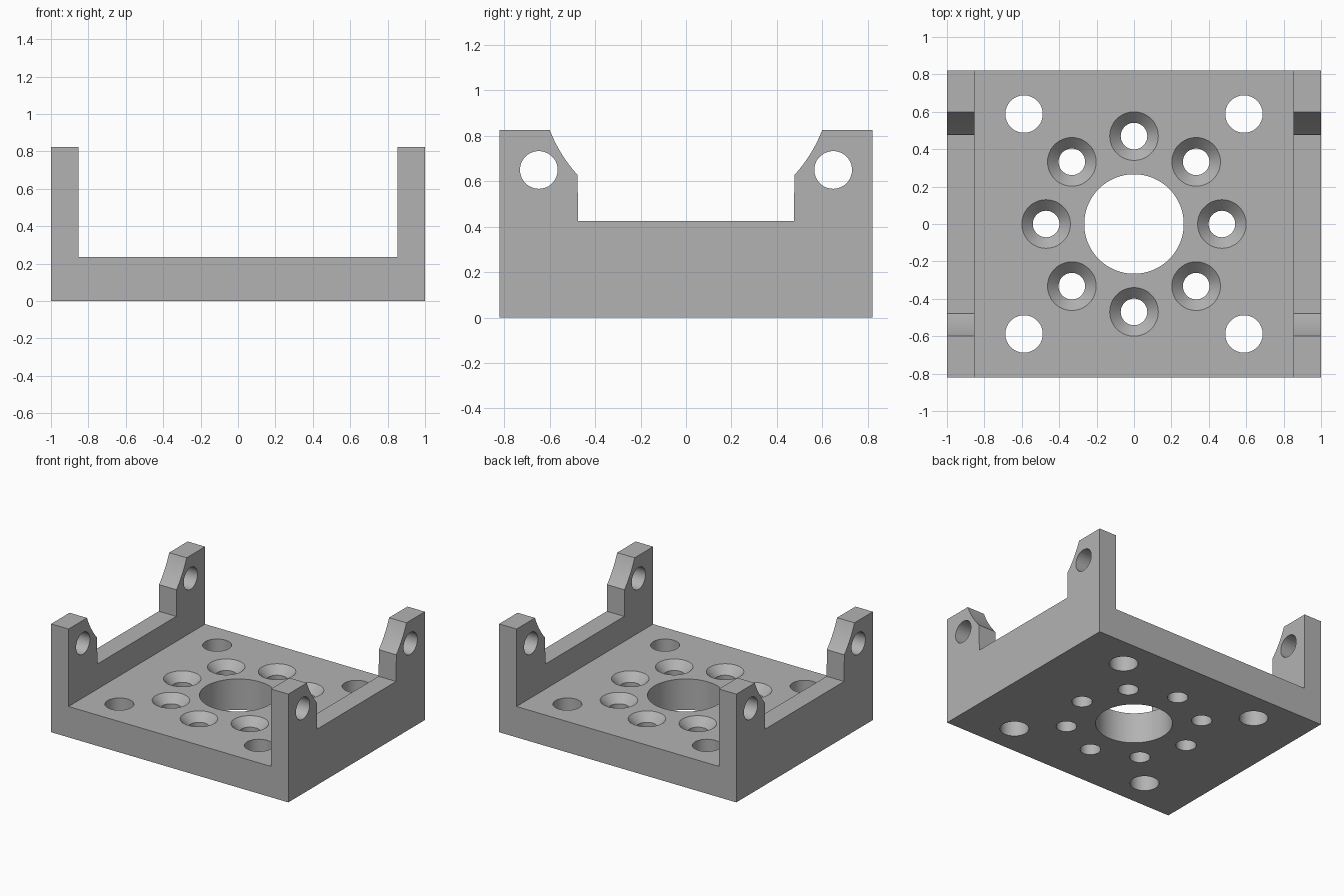
import bpy
import bmesh
import math
from mathutils import Matrix, Vector

default = bpy.data.objects.get("Cube")
if default:
    bpy.data.objects.remove(default, do_unlink=True)

# Main dimensions
HALF_X, HALF_Y, TOP = 1.0, 0.822, 0.825
FLOOR, WALL_IN = 0.235, 0.853

metal = bpy.data.materials.new("plain_grey")
metal.use_nodes = True
grey = (0.45, 0.45, 0.45, 1.0)
metal.diffuse_color = grey
metal.node_tree.nodes["Principled BSDF"].inputs["Base Color"].default_value = grey


def make_object(name, bm):
    bmesh.ops.recalc_face_normals(bm, faces=bm.faces[:])
    mesh = bpy.data.meshes.new(name)
    bm.to_mesh(mesh)
    bm.free()
    mesh.materials.append(metal)
    obj = bpy.data.objects.new(name, mesh)
    bpy.context.collection.objects.link(obj)
    return obj


def extrude_profile(name, points, sweep):
    """Closed profile of 3D points, swept along a vector."""
    bm = bmesh.new()
    face = bm.faces.new([bm.verts.new(p) for p in points])
    moved = bmesh.ops.extrude_face_region(bm, geom=[face])["geom"]
    verts = [v for v in moved if isinstance(v, bmesh.types.BMVert)]
    bmesh.ops.translate(bm, verts=verts, vec=Vector(sweep))
    return make_object(name, bm)


def lathe(bm, profile, x, y, steps=48):
    """Solid of revolution about a vertical axis from (radius, z) pairs."""
    rings = [[bm.verts.new((x + r * math.cos(math.tau * i / steps),
                            y + r * math.sin(math.tau * i / steps), z))
              for i in range(steps)] for r, z in profile]
    for low, high in zip(rings, rings[1:]):
        for i in range(steps):
            j = (i + 1) % steps
            bm.faces.new((low[i], low[j], high[j], high[i]))
    bm.faces.new(rings[0])
    bm.faces.new(rings[-1])


def cut(target, cutter):
    cutter.hide_render = True
    mod = target.modifiers.new(cutter.name, "BOOLEAN")
    mod.operation = "DIFFERENCE"
    mod.solver = "EXACT"
    mod.object = cutter
    bpy.context.view_layer.objects.active = target
    bpy.ops.object.modifier_apply(modifier=mod.name)
    bpy.data.objects.remove(cutter, do_unlink=True)


# U-shaped channel: floor plate with two side walls
half = [(HALF_X, 0), (HALF_X, TOP), (WALL_IN, TOP), (WALL_IN, FLOOR)]
outline = half + [(-x, z) for x, z in reversed(half)]
bracket = extrude_profile("mounting_bracket",
                          [(x, -HALF_Y, z) for x, z in outline],
                          (0, 2 * HALF_Y, 0))

# Notch in the walls: straight slot that flares along an arc to the top
arc_z, radius = 1.06, 0.644
start, end = math.asin((0.628 - arc_z) / radius), math.asin((TOP - arc_z) / radius)
side = [(0.475, 0.426)]
for i in range(13):
    a = start + (end - start) * i / 12
    side.append((radius * math.cos(a), arc_z + radius * math.sin(a)))
side.append((side[-1][0], 1.0))
notch = side + [(-y, z) for y, z in reversed(side)]
cut(bracket, extrude_profile("wall_notch", [(-1.2, y, z) for y, z in notch], (2.4, 0, 0)))

# Floor holes: central bore, corner holes and ring of countersunk holes
bm = bmesh.new()
lathe(bm, [(0.266, -0.1), (0.266, 0.4)], 0, 0, 96)
for sx in (-1, 1):
    for sy in (-1, 1):
        lathe(bm, [(0.1, -0.1), (0.1, 0.4)], sx * 0.588, sy * 0.588)
for i in range(8):
    a = math.tau * i / 8
    lathe(bm, [(0.071, -0.1), (0.071, FLOOR - 0.06), (0.13, FLOOR), (0.13, 0.4)],
          0.47 * math.cos(a), 0.47 * math.sin(a))
cut(bracket, make_object("floor_holes", bm))

# Pivot holes through the wall ears
bm = bmesh.new()
for sy in (-1, 1):
    lathe(bm, [(0.083, -1.2), (0.083, 1.2)], -0.65, sy * 0.648)
bm.transform(Matrix.Rotation(math.pi / 2, 4, "Y"))
cut(bracket, make_object("ear_holes", bm))

# Smooth bores, sharp edges
bpy.ops.object.select_all(action="DESELECT")
bracket.select_set(True)
bpy.context.view_layer.objects.active = bracket
bpy.ops.object.shade_smooth_by_angle(angle=math.radians(25))
